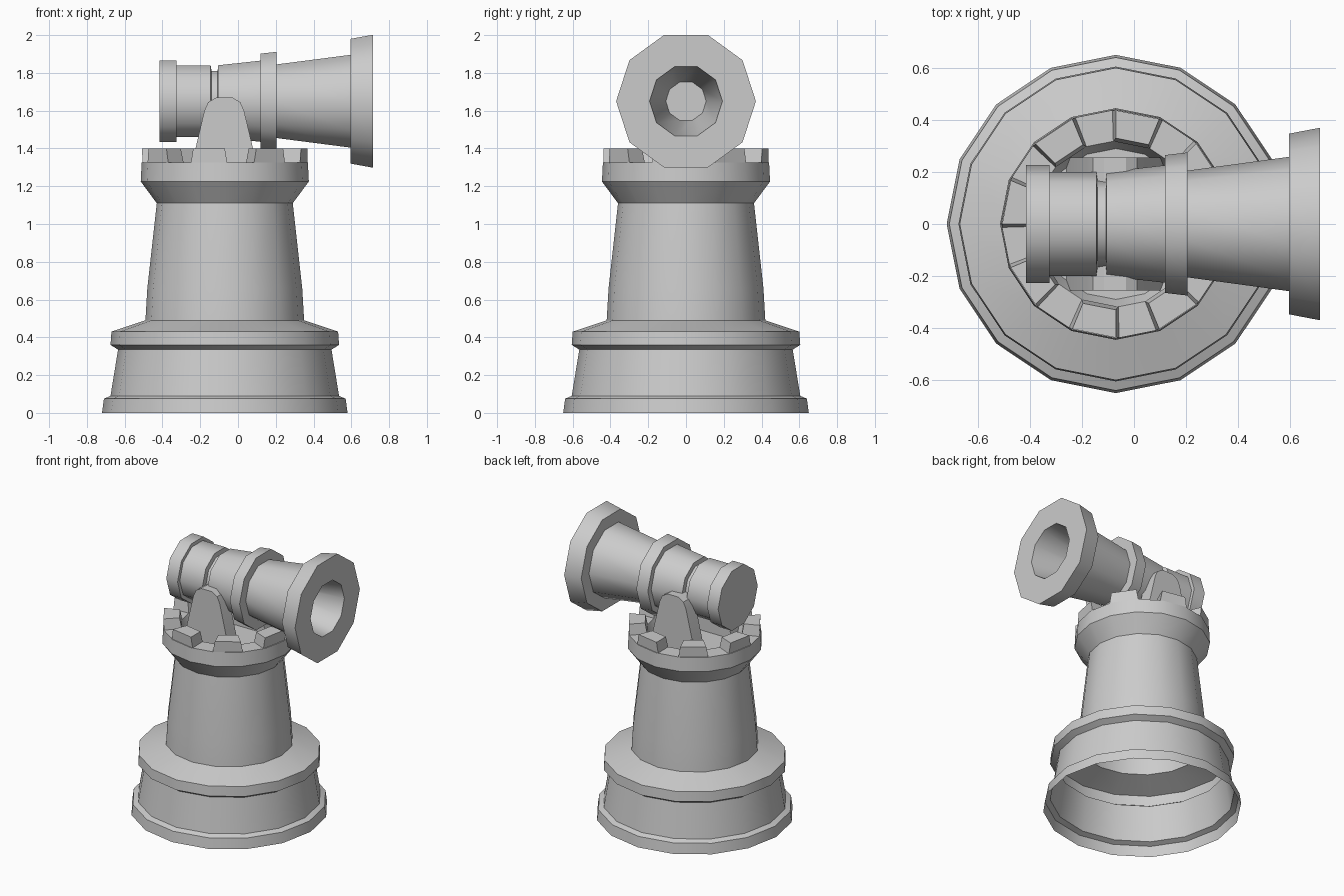
import bpy, bmesh, math
from mathutils import Matrix

if "Cube" in bpy.data.objects:
    bpy.data.objects.remove(bpy.data.objects["Cube"])

CX = -0.07   # tower axis
CZ = 1.65    # cannon axis height


def finish(name, bm, angle):
    bmesh.ops.recalc_face_normals(bm, faces=bm.faces[:])
    me = bpy.data.meshes.new(name)
    bm.to_mesh(me)
    bm.free()
    ob = bpy.data.objects.new(name, me)
    bpy.context.collection.objects.link(ob)
    bpy.ops.object.select_all(action='DESELECT')
    ob.select_set(True)
    bpy.context.view_layer.objects.active = ob
    bpy.ops.object.shade_smooth_by_angle(angle=math.radians(angle))
    return ob


def lathe(name, profile, sides, matrix, cap_start, cap_end, angle):
    """Spin (radius, height) points around the local z axis."""
    bm = bmesh.new()
    rings = []
    for r, h in profile:
        rings.append([bm.verts.new((r * math.cos(2 * math.pi * i / sides),
                                    r * math.sin(2 * math.pi * i / sides), h))
                      for i in range(sides)])
    for a, b in zip(rings, rings[1:]):
        for i in range(sides):
            j = (i + 1) % sides
            bm.faces.new((a[i], a[j], b[j], b[i]))
    if cap_start:
        bm.faces.new(rings[0])
    if cap_end:
        bm.faces.new(rings[-1])
    bm.transform(matrix)
    return finish(name, bm, angle)


# Tower shell, open underneath, with sunken gun floor
lathe("tower", [(0.65, 0), (0.64, 0.075), (0.605, 0.09), (0.565, 0.335),
                (0.605, 0.36), (0.60, 0.43), (0.42, 0.49), (0.41, 0.66),
                (0.36, 1.11), (0.445, 1.225), (0.44, 1.325),
                (0.32, 1.325), (0.29, 1.25)],
      16, Matrix.Translation((CX, 0, 0)), False, True, 30)

# Battlements: a merlon on every second side, slightly wider at the foot
bm = bmesh.new()
for i in range(1, 16, 2):
    a0, a1 = math.radians(22.5 * i), math.radians(22.5 * (i + 1))
    levels = []
    for z, grow, ro, ri in ((1.325, 0.03, 0.437, 0.318), (1.40, 0, 0.437, 0.33)):
        levels.append([bm.verts.new((CX + r * math.cos(a), r * math.sin(a), z))
                       for r, a in ((ro, a0 - grow), (ro, a1 + grow),
                                    (ri, a1 + grow), (ri, a0 - grow))])
    low, top = levels
    bm.faces.new(top)
    for k in range(4):
        n = (k + 1) % 4
        bm.faces.new((low[k], low[n], top[n], top[k]))
finish("battlements", bm, 30)

# Cannon barrel with collars and a tapered bore
lathe("cannon_barrel", [(0.226, -0.415), (0.226, -0.325), (0.2, -0.325),
                        (0.2, -0.145), (0.168, -0.14), (0.168, -0.108),
                        (0.2, -0.105), (0.226, 0.12), (0.265, 0.12),
                        (0.275, 0.205), (0.205, 0.205), (0.258, 0.595),
                        (0.347, 0.595), (0.37, 0.715), (0.193, 0.715),
                        (0.107, 0.2)],
      10, Matrix.Translation((0, 0, CZ)) @ Matrix.Rotation(math.pi / 2, 4, 'Y')
      @ Matrix.Rotation(math.pi / 2, 4, 'Z'), True, True, 40)

# Pair of mounting cheeks either side of the barrel
outline = [(-0.26, 1.25), (0.115, 1.25), (0.032, 1.60), (0.012, 1.645),
           (-0.03, 1.67), (-0.115, 1.67), (-0.158, 1.645), (-0.178, 1.60)]
for side, label in ((-1, "front"), (1, "back")):
    bm = bmesh.new()
    outer = [bm.verts.new((x, side * 0.255, z)) for x, z in outline]
    inner = [bm.verts.new((x, side * 0.15, z)) for x, z in outline]
    bm.faces.new(outer)
    bm.faces.new(inner)
    for k in range(len(outline)):
        n = (k + 1) % len(outline)
        bm.faces.new((outer[k], outer[n], inner[n], inner[k]))
    finish(label + "_mount_cheek", bm, 30)
